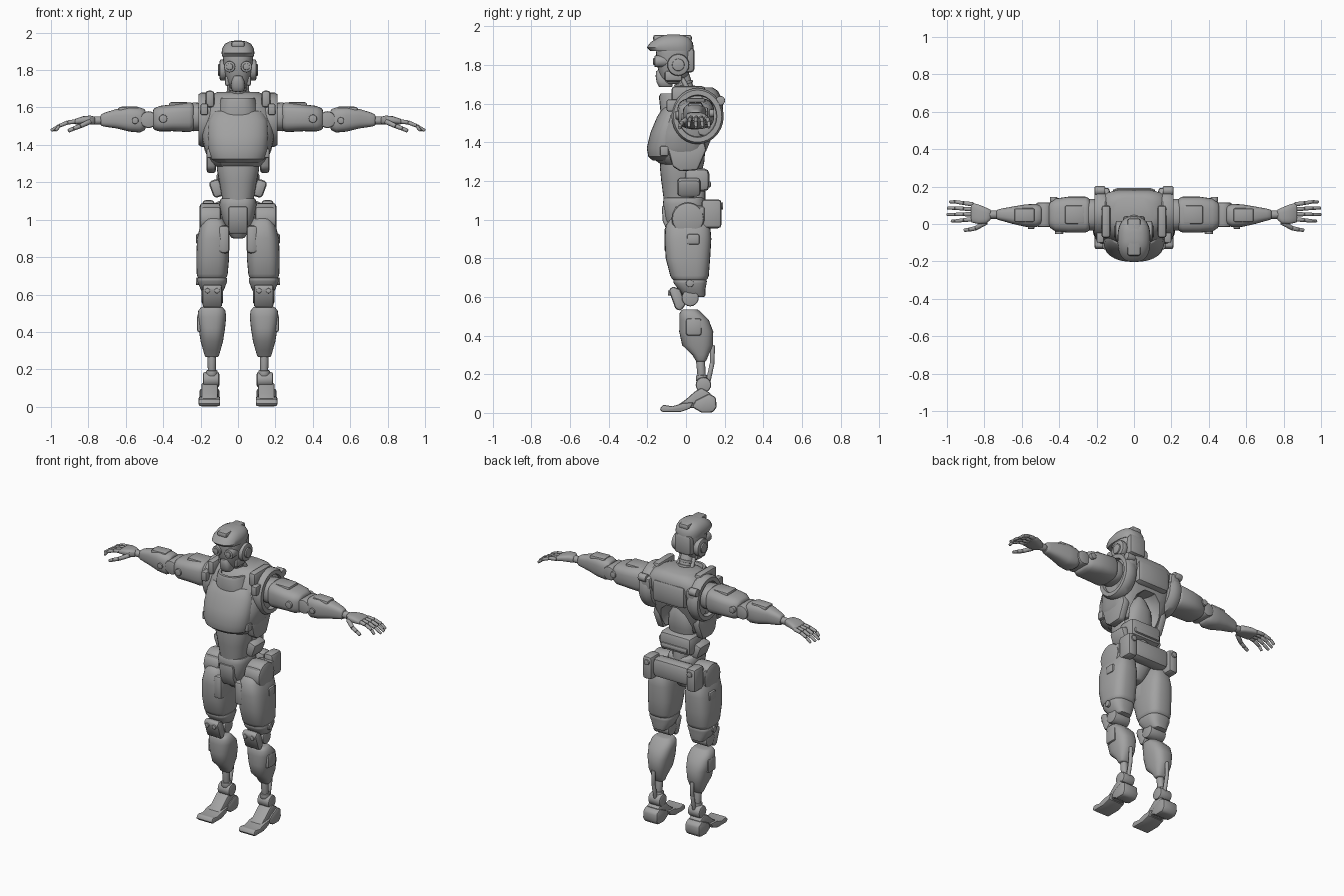
import bpy, bmesh, math
from mathutils import Vector, Matrix

grey = bpy.data.materials.new("plain_grey")
grey.diffuse_color = (0.36, 0.36, 0.36, 1)


def finish(bm, name, mirror=False, bevel=0.0, cutter=None):
    """Bevel sharp edges, cut, smooth and optionally mirror a part across x."""
    bmesh.ops.recalc_face_normals(bm, faces=bm.faces)
    if bevel:
        edges = [e for e in bm.edges if e.calc_face_angle(0) > math.radians(42)]
        bmesh.ops.bevel(bm, geom=edges, offset=bevel, segments=2, profile=0.5,
                        affect='EDGES', clamp_overlap=True)
    me = bpy.data.meshes.new(name)
    bm.to_mesh(me)
    bm.free()
    me.materials.append(grey)
    ob = bpy.data.objects.new(name, me)
    bpy.context.collection.objects.link(ob)
    bpy.ops.object.select_all(action='DESELECT')
    ob.select_set(True)
    bpy.context.view_layer.objects.active = ob
    if cutter:
        m = ob.modifiers.new("cut", 'BOOLEAN')
        m.operation, m.object = 'DIFFERENCE', cutter
        bpy.ops.object.modifier_apply(modifier="cut")
        bpy.data.objects.remove(cutter)
    bpy.ops.object.shade_smooth_by_angle(angle=math.radians(36))
    if mirror:
        ob.modifiers.new("mirror", 'MIRROR')
    return ob


def loft(name, axis, rings, e=(2.4, 2.4), n=28, **kw):
    """Rounded sections along x or z: (pos, centre a, centre b, radius a, radius b)."""
    bm = bmesh.new()
    loops = []
    for t, ca, cb, ra, rb in rings:
        loop = []
        for i in range(n):
            c, s = math.cos(2 * math.pi * i / n), math.sin(2 * math.pi * i / n)
            p = 2 / (e[0] if s < 0 else e[1])
            a = ca + ra * math.copysign(abs(c) ** p, c)
            b = cb + rb * math.copysign(abs(s) ** p, s)
            loop.append(bm.verts.new((a, b, t) if axis == 'z' else (t, a, b)))
        loops.append(loop)
    for l, k in zip(loops, loops[1:]):
        for i in range(n):
            j = (i + 1) % n
            bm.faces.new((l[i], l[j], k[j], k[i]))
    bm.faces.new(loops[0])
    bm.faces.new(loops[-1])
    return finish(bm, name, **kw)


def body(name, rows, **kw):
    """Centred vertical loft: (z, half width, front y, back y)."""
    return loft(name, 'z', [(z, 0, (f + b) / 2, w, (b - f) / 2) for z, w, f, b in rows], **kw)


def box(name, x, y, z, bevel=0.01, tilt=0, **kw):
    bm = bmesh.new()
    c = Vector([sum(r) / 2 for r in (x, y, z)])
    size = [r[1] - r[0] for r in (x, y, z)]
    m = Matrix.Translation(c) @ Matrix.Rotation(tilt, 4, 'Y') @ Matrix.Diagonal((*size, 1))
    bmesh.ops.create_cube(bm, size=1, matrix=m)
    return finish(bm, name, bevel=bevel, **kw)


def rod(name, p, q, r, r2=None, bevel=0.004, n=20, **kw):
    bm = bmesh.new()
    p, q = Vector(p), Vector(q)
    m = Matrix.Translation((p + q) / 2) @ (q - p).to_track_quat('Z', 'Y').to_matrix().to_4x4()
    bmesh.ops.create_cone(bm, cap_ends=True, segments=n, radius1=r, radius2=r2 or r,
                          depth=(q - p).length, matrix=m)
    return finish(bm, name, bevel=bevel, **kw)


def prism(name, pts, x0, x1, bevel=0.008, **kw):
    """Side outline in (y, z) extruded across x."""
    bm = bmesh.new()
    a, b = [[bm.verts.new((x, y, z)) for y, z in pts] for x in (x0, x1)]
    bm.faces.new(a)
    bm.faces.new(b)
    for i in range(len(pts)):
        j = (i + 1) % len(pts)
        bm.faces.new((a[i], a[j], b[j], b[i]))
    return finish(bm, name, bevel=bevel, **kw)


M = dict(mirror=True)

# Head
body("skull", [(1.70, .04, -.11, -.03), (1.74, .062, -.135, .01), (1.80, .075, -.15, .03),
               (1.86, .08, -.155, .036), (1.90, .08, -.15, .036)], bevel=.01)
body("helmet", [(1.872, .084, -.185, .04), (1.89, .088, -.203, .04), (1.915, .085, -.185, .035),
                (1.94, .07, -.15, .02), (1.953, .045, -.12, -.01), (1.957, .02, -.09, -.04)], e=(2.6, 2.6))
box("helmet_ridge", (-.035, .035), (-.17, .03), (1.92, 1.955), .012)
box("helmet_back", (-.06, .06), (-.02, .044), (1.76, 1.89), .02)
loft("muzzle", 'z', [(1.685, 0, -.105, .03, .035), (1.71, 0, -.11, .038, .042),
                     (1.74, 0, -.115, .035, .042), (1.77, 0, -.115, .022, .04)], e=(3, 3), bevel=.006)
rod("eye_rim", (.043, -.10, 1.818), (.045, -.163, 1.818), .03, **M)
rod("eye_lens", (.043, -.12, 1.818), (.045, -.17, 1.818), .018, **M)
rod("ear_disc", (.06, -.04, 1.80), (.098, -.04, 1.80), .057, bevel=.01, **M)
rod("ear_cap", (.09, -.04, 1.80), (.107, -.04, 1.80), .032, bevel=.006, **M)
box("jaw_side", (.045, .07), (-.11, -.02), (1.715, 1.77), .012, **M)

# Neck and collar
rod("neck", (0, -.03, 1.76), (0, .03, 1.58), .042)
rod("neck_piston", (.045, -.02, 1.73), (.055, .05, 1.60), .012, **M)
for i in range(3):
    z = 1.64 + i * .028
    rod("neck_ring", (0, .012 - i * .011, z), (0, .008 - i * .011, z + .014), .05)
body("collar", [(1.54, .12, -.13, .14), (1.635, .1, -.14, .125), (1.652, .092, -.132, .118),
                (1.652, .078, -.115, .1), (1.60, .07, -.10, .09)], e=(2.6, 3))

# Chest shell with an arched opening in the lower back
arch = loft("arch_cutter", 'z', [(1.2, 0, .2, .125, .17), (1.34, 0, .2, .12, .17),
                                (1.42, 0, .2, .09, .16), (1.46, 0, .2, .04, .15)], e=(3, 3))
arch.hide_render = True
body("chest_shell", [(1.285, .13, -.13, .085), (1.32, .155, -.175, .10), (1.37, .178, -.19, .118),
                     (1.45, .195, -.172, .145), (1.52, .2, -.138, .165), (1.58, .2, -.108, .18),
                     (1.63, .185, -.09, .183), (1.665, .15, -.06, .165), (1.682, .11, -.03, .14)],
     e=(2.1, 3.6), bevel=.006, cutter=arch)
body("breast_plate", [(1.305, .118, -.172, 0), (1.325, .146, -.195, 0), (1.37, .16, -.203, 0),
                      (1.45, .164, -.184, 0), (1.53, .158, -.15, 0), (1.58, .132, -.12, .02)],
     e=(2.3, 2.3), bevel=.006)
prism("flank_panel", [(-.1, 1.39), (-.07, 1.275), (-.03, 1.25), (.06, 1.255), (.105, 1.36), (.09, 1.42)],
      .118, .168, .014, **M)
box("back_plate", (-.12, .12), (.10, .192), (1.48, 1.63), .03)
prism("back_blade", [(.08, 1.64), (.195, 1.62), (.18, 1.5), (.13, 1.42), (.06, 1.44)], .13, .195, .015, **M)
rod("shoulder_bolt", (.155, .178, 1.615), (.21, .178, 1.615), .024, **M)
box("shoulder_strap", (.125, .175), (-.075, .1), (1.60, 1.69), .018, **M)
box("front_clip", (.16, .2), (-.1, -.04), (1.56, 1.62), .008, **M)
box("rib_clip", (.14, .168), (-.135, -.09), (1.33, 1.38), .008, **M)

# Abdomen and waist
body("belly", [(1.10, .083, -.115, .05), (1.20, .1, -.128, .06), (1.27, .113, -.135, .06),
               (1.33, .11, -.13, .05)], e=(2.3, 2.3))
body("back_core", [(1.22, .085, -.05, .075), (1.30, .095, -.05, .095), (1.37, .085, -.05, .1),
                   (1.43, .05, -.05, .085), (1.47, .02, -.02, .06)])
box("waist_block", (-.115, .115), (-.01, .122), (1.145, 1.265), .03)
box("waist_band", (-.095, .095), (.02, .13), (1.165, 1.20), .012)
box("waist_pod", (.085, .145), (-.045, .075), (1.12, 1.215), .02, tilt=.35, **M)
rod("lower_spine", (0, .05, 1.0), (0, .05, 1.2), .05)

# Pelvis and belt
body("pelvis", [(.90, .035, -.06, .05), (.95, .062, -.09, .08), (1.0, .085, -.112, .1),
                (1.08, .1, -.12, .1), (1.115, .094, -.115, .09)], e=(2.8, 2.8), bevel=.01)
prism("crotch_plate", [(-.126, 1.07), (-.12, .99), (-.09, .925), (-.05, .925), (-.05, 1.07)], -.05, .05)
box("belt_pack", (-.13, .13), (.08, .17), (.975, 1.10), .03)
box("belt_pouch", (.125, .19), (.08, .183), (.955, 1.105), .018, **M)
rod("belt_knob", (.155, .15, 1.07), (.155, .192, 1.07), .018, **M)
box("hip_bracket", (.09, .2), (-.06, .1), (.98, 1.072), .02, **M)
rod("hip_disc", (.09, .01, 1.005), (.205, .01, 1.005), .085, bevel=.018, **M)

# Arms
loft("shoulder_ring", 'x', [(.13, .06, 1.535, .12, .125), (.155, .06, 1.535, .135, .145),
                            (.195, .06, 1.535, .135, .145), (.212, .06, 1.535, .125, .135),
                            (.212, .06, 1.535, .1, .11), (.18, .06, 1.535, .095, .105)], e=(2, 2), **M)
loft("shoulder_joint", 'x', [(.17, .05, 1.55, .075, .07), (.21, .05, 1.55, .085, .075),
                             (.245, .05, 1.55, .085, .078)], bevel=.008, **M)
loft("upper_arm", 'x', [(.235, .05, 1.55, .085, .072), (.26, .05, 1.548, .096, .08),
                        (.35, .05, 1.545, .096, .072), (.42, .048, 1.54, .088, .068),
                        (.455, .048, 1.537, .065, .055)], e=(3, 3), bevel=.012, **M)
box("arm_top_plate", (.26, .37), (.0, .1), (1.59, 1.628), .012, **M)
rod("arm_bolt", (.40, -.03, 1.54), (.40, -.054, 1.54), .022, **M)
rod("arm_back_bolt", (.43, .12, 1.55), (.43, .145, 1.55), .02, **M)
rod("elbow", (.478, -.015, 1.535), (.478, .115, 1.535), .045, bevel=.01, **M)
loft("forearm", 'x', [(.495, .048, 1.535, .052, .055), (.525, .045, 1.533, .062, .067),
                      (.58, .045, 1.537, .06, .066), (.65, .047, 1.54, .046, .052),
                      (.71, .05, 1.535, .032, .038), (.735, .05, 1.532, .026, .03)],
     e=(2.8, 2.8), bevel=.008, **M)
box("forearm_plate", (.53, .64), (.01, .085), (1.57, 1.605), .012, tilt=.03, **M)
rod("forearm_bolt", (.55, -.01, 1.53), (.55, -.026, 1.53), .018, **M)
rod("wrist", (.72, .05, 1.531), (.78, .05, 1.53), .022, **M)
loft("palm", 'x', [(.765, .05, 1.53, .026, .02), (.79, .045, 1.533, .042, .024),
                   (.83, .052, 1.532, .052, .021), (.872, .062, 1.524, .053, .015)],
     e=(3, 3), bevel=.006, **M)


def digit(name, pts, r):
    for k, (p, q) in enumerate(zip(pts, pts[1:])):
        rod(name, p, q, r - .0015 * k, r - .0015 * (k + 1), n=10, bevel=.003, **M)


for y, tip in ((.105, .985), (.079, .998), (.053, 1.0), (.026, .975)):
    y2 = y + (y - .06) * .3
    digit("finger", [(.86, y, 1.526), (.91, (y + y2) / 2, 1.52), (.955, y2, 1.502), (tip, y2, 1.476)], .0125)
digit("thumb", [(.79, .01, 1.525), (.845, -.022, 1.50), (.88, -.03, 1.487), (.908, -.033, 1.474)], .014)

# Thighs
loft("thigh", 'z', [(.685, .138, .02, .076, .088), (.71, .138, .018, .083, .1),
                    (.80, .135, .01, .088, .115), (.90, .133, .01, .086, .121),
                    (.97, .13, .01, .072, .115), (1.01, .13, .01, .05, .085)], e=(2.9, 2.9), bevel=.01, **M)
loft("thigh_end", 'z', [(.60, .137, .045, .05, .055), (.64, .137, .03, .068, .07),
                        (.67, .138, .022, .08, .085), (.69, .138, .02, .08, .088)],
     e=(2.9, 2.9), bevel=.008, **M)
box("thigh_inner_plate", (.045, .105), (-.11, .02), (.82, .97), .02, **M)
rod("thigh_bolt", (.20, .02, .67), (.225, .02, .67), .02, **M)
box("thigh_latch", (.20, .225), (.005, .07), (.87, .925), .01, **M)

# Knees
rod("knee_disc", (.08, .022, .595), (.195, .022, .595), .044, bevel=.008, **M)
prism("knee_cap", [(-.09, .635), (-.07, .655), (-.03, .64), (0, .56), (-.03, .525), (-.055, .54)],
      .085, .19, .014, **M)
for x in (.112, .163):
    rod("knee_bolt", (x, -.06, .62), (x, -.093, .62), .014, n=14, **M)

# Calves and ankle struts
loft("calf", 'z', [(.265, .14, .078, .035, .025), (.30, .14, .075, .046, .042),
                   (.35, .14, .06, .06, .08), (.42, .14, .053, .071, .088),
                   (.48, .14, .042, .077, .076), (.515, .14, .025, .072, .058),
                   (.535, .14, .02, .055, .042)], e=(2.6, 2.6), bevel=.008, **M)
box("calf_side_plate", (.19, .22), (.0, .08), (.40, .49), .012, **M)
rod("shin_strut", (.14, .072, .31), (.14, .085, .13), .024, .02, **M)
rod("heel_strut", (.14, .138, .35), (.14, .135, .25), .012, **M)
rod("heel_strut_low", (.14, .136, .26), (.14, .11, .14), .012, **M)
rod("ankle", (.1, .09, .145), (.187, .09, .145), .04, bevel=.01, **M)
rod("ankle_cuff", (.14, .082, .165), (.14, .08, .195), .03, **M)

# Feet
prism("foot_toe", [(-.137, .018), (-.12, .004), (-.03, .004), (.02, .022), (.04, .055), (-.02, .05),
                   (-.07, .034), (-.12, .042)], .095, .21, .008, **M)
prism("foot_arch", [(-.05, .035), (.03, .025), (.1, .02), (.13, .1), (.08, .13), (.045, .11), (0, .07)],
      .108, .195, .01, **M)
prism("foot_heel", [(.03, .03), (.08, .002), (.14, .002), (.158, .03), (.155, .08), (.12, .1), (.05, .065)],
      .1, .205, .012, **M)
